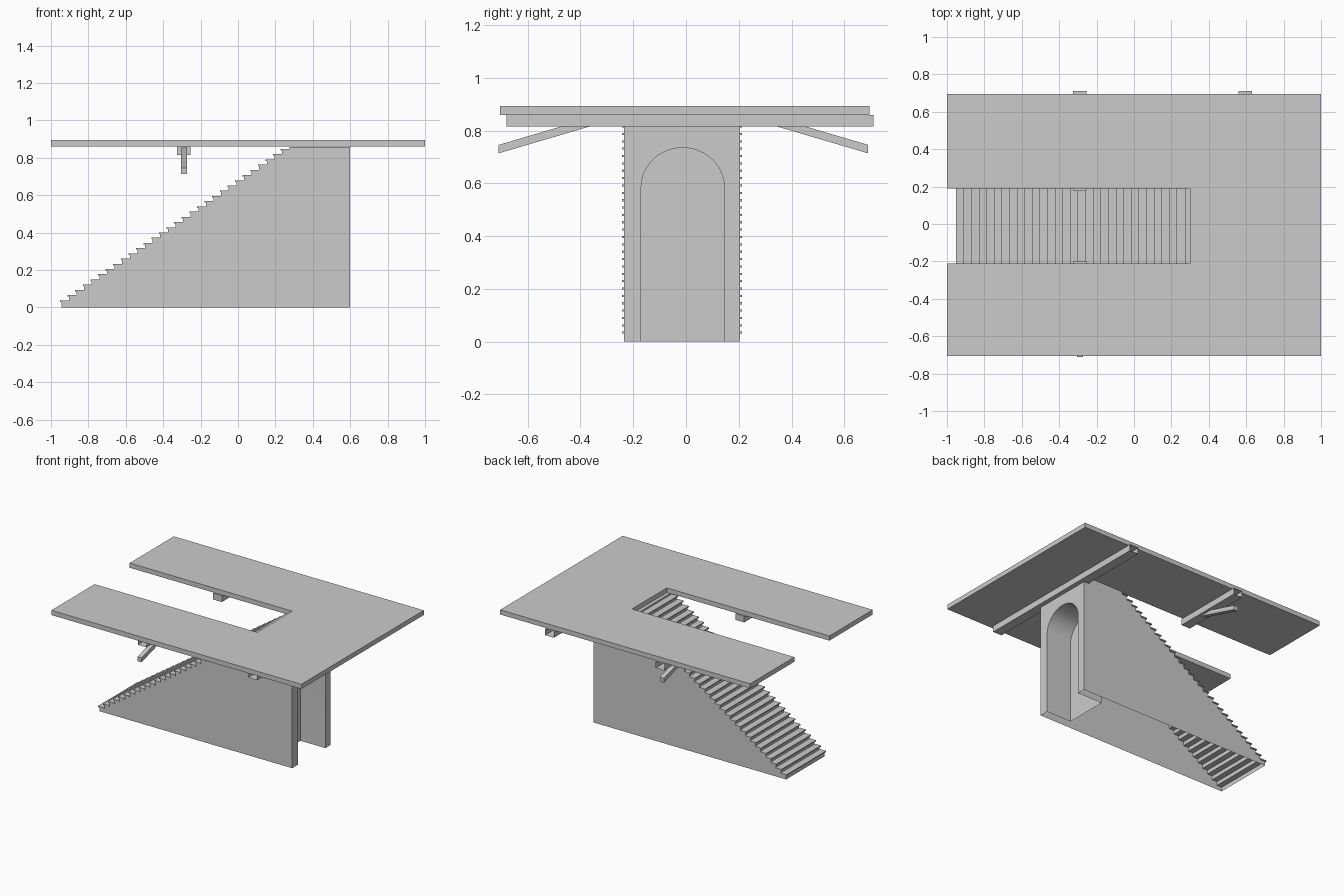
import bpy, bmesh, math
from mathutils import Vector

if "Cube" in bpy.data.objects:
    bpy.data.objects.remove(bpy.data.objects["Cube"])

grey = bpy.data.materials.new("concrete grey")
grey.use_nodes = True
grey.diffuse_color = (0.6, 0.6, 0.6, 1)
grey.node_tree.nodes["Principled BSDF"].inputs["Base Color"].default_value = (0.6, 0.6, 0.6, 1)


def finish(name, bm, smooth=False):
    bmesh.ops.remove_doubles(bm, verts=bm.verts, dist=1e-5)
    bmesh.ops.recalc_face_normals(bm, faces=bm.faces)
    mesh = bpy.data.meshes.new(name)
    bm.to_mesh(mesh)
    bm.free()
    obj = bpy.data.objects.new(name, mesh)
    bpy.context.collection.objects.link(obj)
    mesh.materials.append(grey)
    if smooth:
        bpy.ops.object.select_all(action='DESELECT')
        obj.select_set(True)
        bpy.context.view_layer.objects.active = obj
        bpy.ops.object.shade_smooth_by_angle(angle=math.radians(30))
    return obj


def face(bm, points):
    return bm.faces.new([bm.verts.new(p) for p in points])


def prism(bm, points, offset):
    """Close a solid by sweeping a flat outline along an offset."""
    base = face(bm, points)
    new = bmesh.ops.extrude_face_region(bm, geom=[base], use_keep_orig=True)
    verts = [v for v in new["geom"] if isinstance(v, bmesh.types.BMVert)]
    bmesh.ops.translate(bm, verts=verts, vec=Vector(offset))


def box(bm, x0, x1, y0, y1, z0, z1):
    prism(bm, [(x0, y0, z0), (x1, y0, z0), (x1, y1, z0), (x0, y1, z0)], (0, 0, z1 - z0))


def open_beam(name, x, y0, y1, cap_y=None):
    """Hollow square beam along y, optionally capped at one end."""
    ring = [(x - 0.035, 0.815), (x + 0.035, 0.815), (x + 0.035, 0.86), (x - 0.035, 0.86)]
    bm = bmesh.new()
    for (xa, za), (xb, zb) in zip(ring, ring[1:] + ring[:1]):
        face(bm, [(xa, y0, za), (xb, y0, zb), (xb, y1, zb), (xa, y1, za)])
    if cap_y is not None:
        face(bm, [(a, cap_y, z) for a, z in ring])
    finish(name, bm)


# Main dimensions
FRONT, BACK, END = -0.235, 0.205, 0.598
STEPS, RUN, RISE = 30, 0.0407, 0.0279
X0, Z0, TOP = -0.945, 0.034, 0.859

# U-shaped platform around the stairwell
bm = bmesh.new()
outline = [(-1, -0.705), (1, -0.705), (1, 0.695), (-1, 0.695),
           (-1, 0.19), (0.3, 0.19), (0.3, -0.21), (-1, -0.21)]
prism(bm, [(x, y, 0.86) for x, y in outline], (0, 0, 0.034))
finish("platform", bm)

# Stepped outline shared by the side walls and the risers
steps = [(X0, 0)]
for i in range(STEPS):
    z = Z0 + RISE * i
    steps += [(X0 + RUN * i, z), (X0 + RUN * (i + 1), z)]
steps += [(X0 + RUN * STEPS, TOP), (END, TOP)]

for name, y in (("front_side_wall", FRONT), ("back_side_wall", BACK)):
    bm = bmesh.new()
    face(bm, [(x, y, z) for x, z in steps + [(END, 0)]])
    finish(name, bm)

bm = bmesh.new()
for (xa, za), (xb, zb) in zip(steps, steps[1:]):
    face(bm, [(xa, FRONT, za), (xb, FRONT, zb), (xb, BACK, zb), (xa, BACK, za)])
finish("stair_sheet", bm)

# Treads with a small nosing and side overhang
bm = bmesh.new()
for i in range(STEPS):
    x, z = X0 + RUN * i, Z0 + RISE * i
    box(bm, x - 0.007, x + RUN, FRONT - 0.007, BACK + 0.007, z - 0.004, z + 0.004)
finish("treads", bm)

# Arched opening in the end wall
mid, half, spring, rise = -0.0125, 0.1575, 0.585, 0.15
arch = [(mid - half, 0)]
for k in range(25):
    a = math.pi * (1 - k / 24)
    arch.append((mid + half * math.cos(a), spring + rise * math.sin(a)))
arch.append((mid + half, 0))

bm = bmesh.new()
face(bm, [(END, y, z) for y, z in [(FRONT, 0), (FRONT, TOP), (BACK, TOP), (BACK, 0)] + arch[::-1]])
finish("end_wall", bm)

# Niche behind the arch
bm = bmesh.new()
deep = END - 0.2
for (ya, za), (yb, zb) in zip(arch, arch[1:]):
    face(bm, [(END, ya, za), (END, yb, zb), (deep, yb, zb), (deep, ya, za)])
face(bm, [(deep, y, z) for y, z in arch])
finish("arched_niche", bm, smooth=True)

# Beams under the platform
open_beam("long_beam", 0.595, -0.68, 0.71)
open_beam("front_short_beam", -0.29, -0.68, -0.2, cap_y=-0.2)
open_beam("back_short_beam", -0.29, 0.18, 0.71, cap_y=0.18)

# Sloping braces, mirrored about the platform centre line
for name, side in (("front_brace", -1), ("back_brace", 1)):
    outer, inner = -0.01 + side * 0.7, -0.01 + side * 0.33
    bm = bmesh.new()
    prism(bm, [(-0.306, outer, 0.714), (-0.306, outer, 0.746),
               (-0.306, inner, 0.855), (-0.306, inner, 0.823)], (0.032, 0, 0))
    finish(name, bm)
